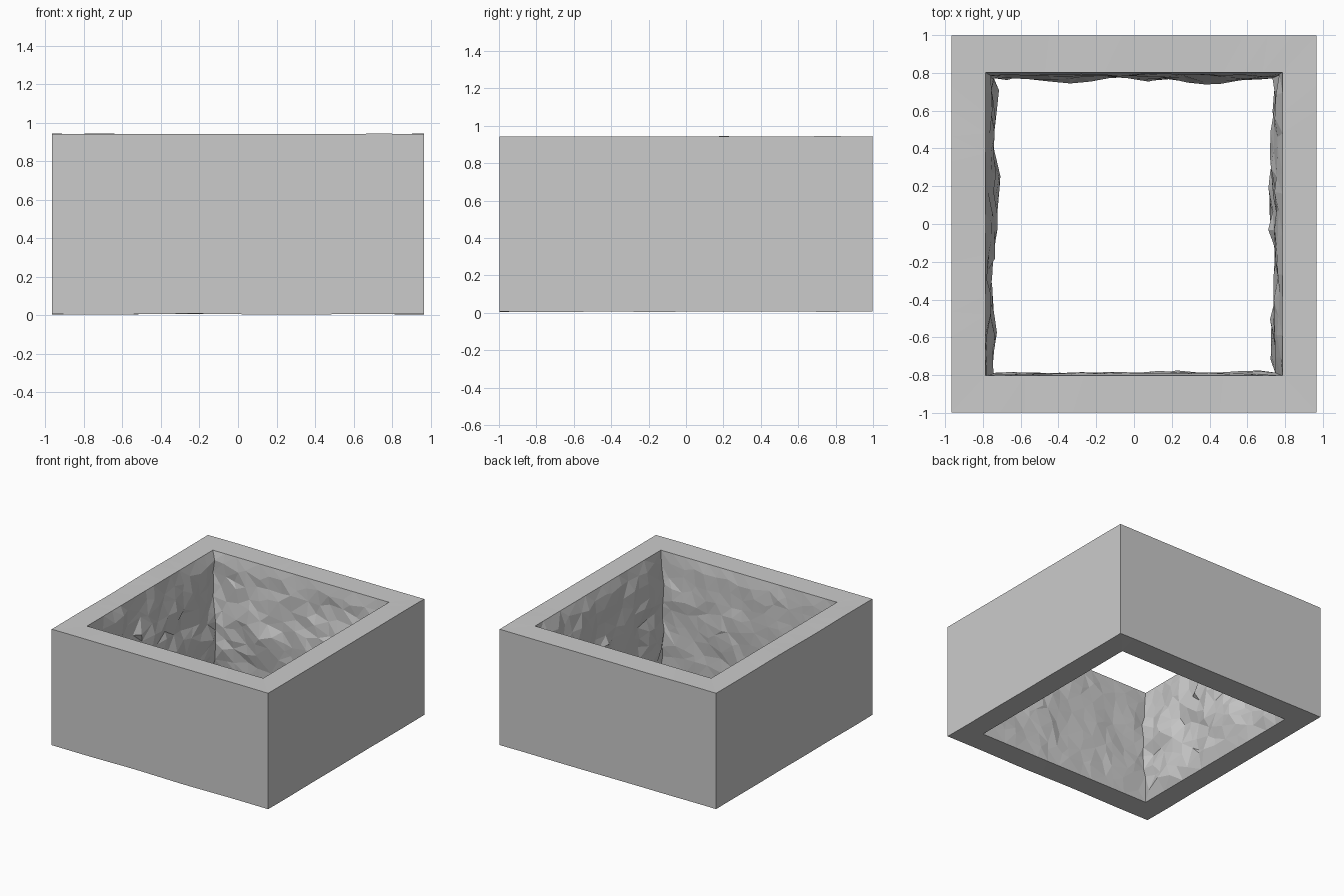
import bpy, bmesh, random
from math import sin, pi
from mathutils import Vector, noise

if "Cube" in bpy.data.objects:
    bpy.data.objects.remove(bpy.data.objects["Cube"])

random.seed(4)
N, M = 15, 10                 # columns per side, rows of the rough inner wall
OX, OY, IX, IY, H = 0.967, 0.997, 0.787, 0.803, 0.942


def ring_points(hx, hy, n):
    """Points round a rectangle, counter-clockwise from the front left corner."""
    c = [(-hx, -hy), (hx, -hy), (hx, hy), (-hx, hy)]
    return [Vector(c[k]).lerp(Vector(c[(k + 1) % 4]), i / n)
            for k in range(4) for i in range(n)]


def strip(bm, a, b):
    for i in range(len(a)):
        j = (i + 1) % len(a)
        bm.faces.new((a[i], a[j], b[j], b[i]))


def depth(p, z, amount):
    """Rough stone relief, fading out at the rims."""
    n = 0.5 + 0.8 * noise.noise(Vector((p.x * 3, p.y * 3, z * 4 + 5)))
    n += random.uniform(-0.22, 0.22)
    return amount * max(0, min(n, 1.3)) * sin(pi * z / H) ** 0.4


bm = bmesh.new()

# outer wall with barely uneven edges
outer = []
for z in (0.006, H):
    outer.append([bm.verts.new((p.x, p.y, z + 0.004 * noise.noise(Vector((p.x * 2, p.y * 2, z)))))
                  for p in ring_points(OX, OY, N)])
strip(bm, outer[0], outer[1])

# chiselled inner wall
inner = []
for r in range(M + 1):
    row = []
    for i, p in enumerate(ring_points(IX, IY, N)):
        z = 0.006 + (H - 0.006) * r / M
        on_x, on_y = abs(abs(p.x) - IX) < 1e-4, abs(abs(p.y) - IY) < 1e-4
        q = p.copy()
        if 0 < r < M:
            z += random.uniform(-0.03, 0.03)
            if on_x:
                q.x -= depth(p, z, 0.072) * (1 if p.x > 0 else -1)
            elif i % N:
                q.x += random.uniform(-0.035, 0.035)
            if on_y:
                q.y -= depth(p, z, 0.03 if p.y < 0 else 0.05) * (1 if p.y > 0 else -1)
            elif i % N:
                q.y += random.uniform(-0.035, 0.035)
        row.append(bm.verts.new((q.x, q.y, z)))
    inner.append(row)
for r in range(M):
    strip(bm, inner[r + 1], inner[r])

# top and bottom rims
strip(bm, outer[1], inner[M])
strip(bm, inner[0], outer[0])

bmesh.ops.triangulate(bm, faces=bm.faces[:], quad_method='SHORT_EDGE')
bmesh.ops.recalc_face_normals(bm, faces=bm.faces[:])
mesh = bpy.data.meshes.new("stone_well_ring")
bm.to_mesh(mesh)
bm.free()
bpy.context.collection.objects.link(bpy.data.objects.new("stone_well_ring", mesh))
